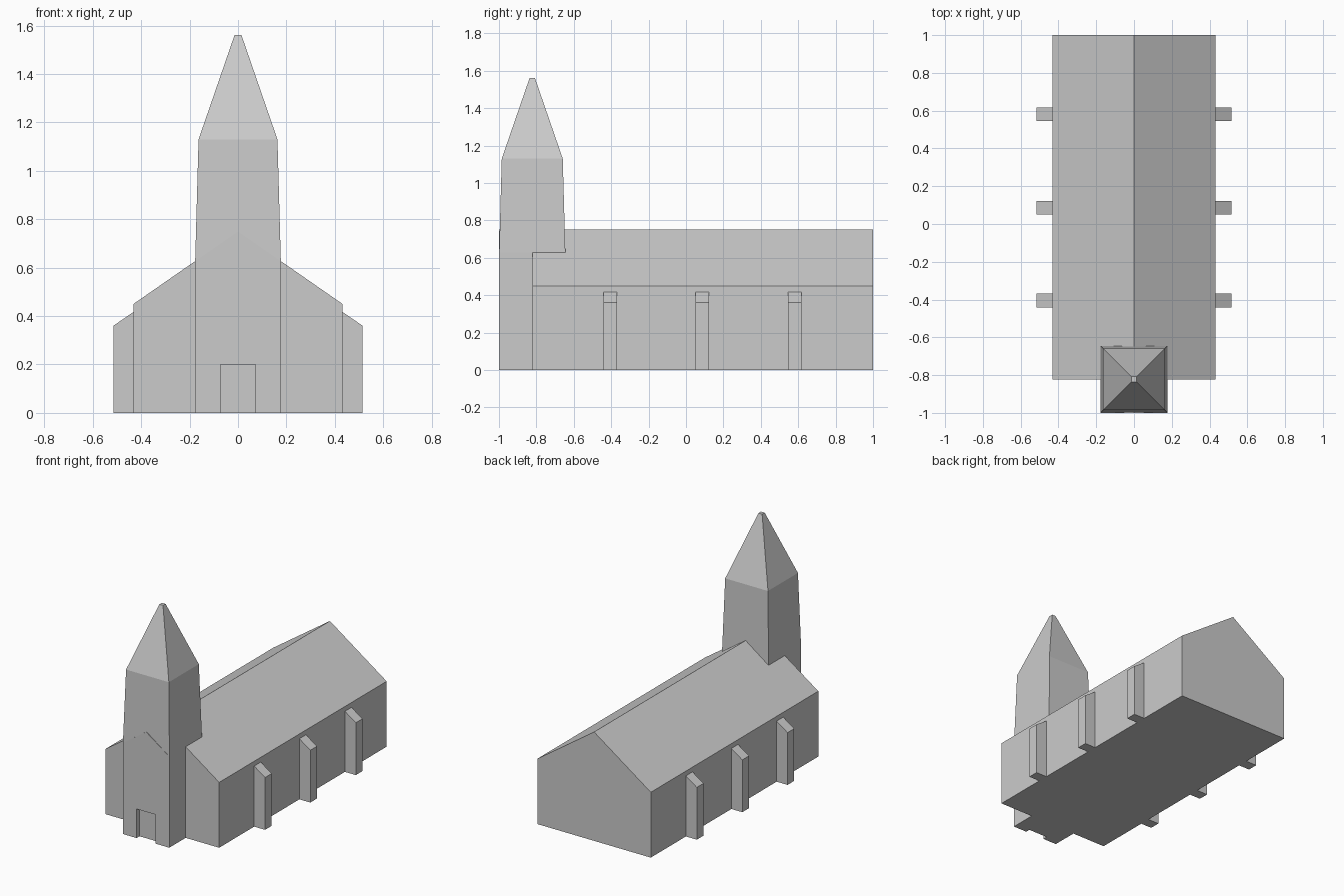
import bpy, bmesh

if "Cube" in bpy.data.objects:
    bpy.data.objects.remove(bpy.data.objects["Cube"])


def make_object(name, bm):
    bmesh.ops.recalc_face_normals(bm, faces=bm.faces[:])
    mesh = bpy.data.meshes.new(name)
    bm.to_mesh(mesh)
    bm.free()
    obj = bpy.data.objects.new(name, mesh)
    bpy.context.collection.objects.link(obj)
    return obj


def extrude_profile(name, profile, y0, y1):
    """Solid from an (x, z) profile swept along y."""
    bm = bmesh.new()
    face = bm.faces.new([bm.verts.new((x, y0, z)) for x, z in profile])
    geom = bmesh.ops.extrude_face_region(bm, geom=[face])["geom"]
    verts = [v for v in geom if isinstance(v, bmesh.types.BMVert)]
    bmesh.ops.translate(bm, verts=verts, vec=(0, y1 - y0, 0))
    return make_object(name, bm)


def square_loft(name, levels, cy):
    """Closed solid through square sections given as (half width, z)."""
    bm = bmesh.new()
    rings = [[bm.verts.new((sx * h, cy + sy * h, z))
              for sx, sy in ((-1, -1), (1, -1), (1, 1), (-1, 1))]
             for h, z in levels]
    bm.faces.new(rings[0])
    bm.faces.new(rings[-1])
    for a, b in zip(rings, rings[1:]):
        for i in range(4):
            j = (i + 1) % 4
            bm.faces.new((a[i], a[j], b[j], b[i]))
    return make_object(name, bm)


W, EAVE, RIDGE = 0.432, 0.45, 0.75   # nave half width and roof heights
T, TOWER_Y = 0.177, -0.822           # tower half width and centre


def roof_z(x):
    return RIDGE - (RIDGE - EAVE) * abs(x) / W


def gable(w):
    return [(-w, 0), (w, 0), (w, roof_z(w)), (0, RIDGE), (-w, roof_z(w))]


# Nave with pitched roof
extrude_profile("nave", gable(W), TOWER_Y, 1.0)

# Tower base with a shallow door recess
base = extrude_profile("tower_base", gable(T), -1.0, TOWER_Y)
cutter = extrude_profile("door_cutter", [(-0.073, -0.1), (0.073, -0.1),
                                         (0.073, 0.2), (-0.073, 0.2)], -1.1, -0.968)
cutter.hide_render = True
cutter.display_type = 'WIRE'
cut = base.modifiers.new("door_recess", 'BOOLEAN')
cut.operation = 'DIFFERENCE'
cut.solver = 'EXACT'
cut.object = cutter

# Tapered belfry and spire
square_loft("belfry_and_spire",
            [(T, roof_z(T)), (0.163, 1.13), (0.014, 1.562)], TOWER_Y)

# Sloped-top buttresses on both sides
for side, label in ((-1, "left"), (1, "right")):
    profile = [(side * x, z) for x, z in
               ((W - 0.01, 0), (0.515, 0), (0.515, 0.36), (W, 0.417), (W - 0.01, 0.424))]
    for i, y in enumerate((-0.405, 0.087, 0.582)):
        extrude_profile(f"buttress_{label}_{i + 1}", profile, y - 0.036, y + 0.036)
